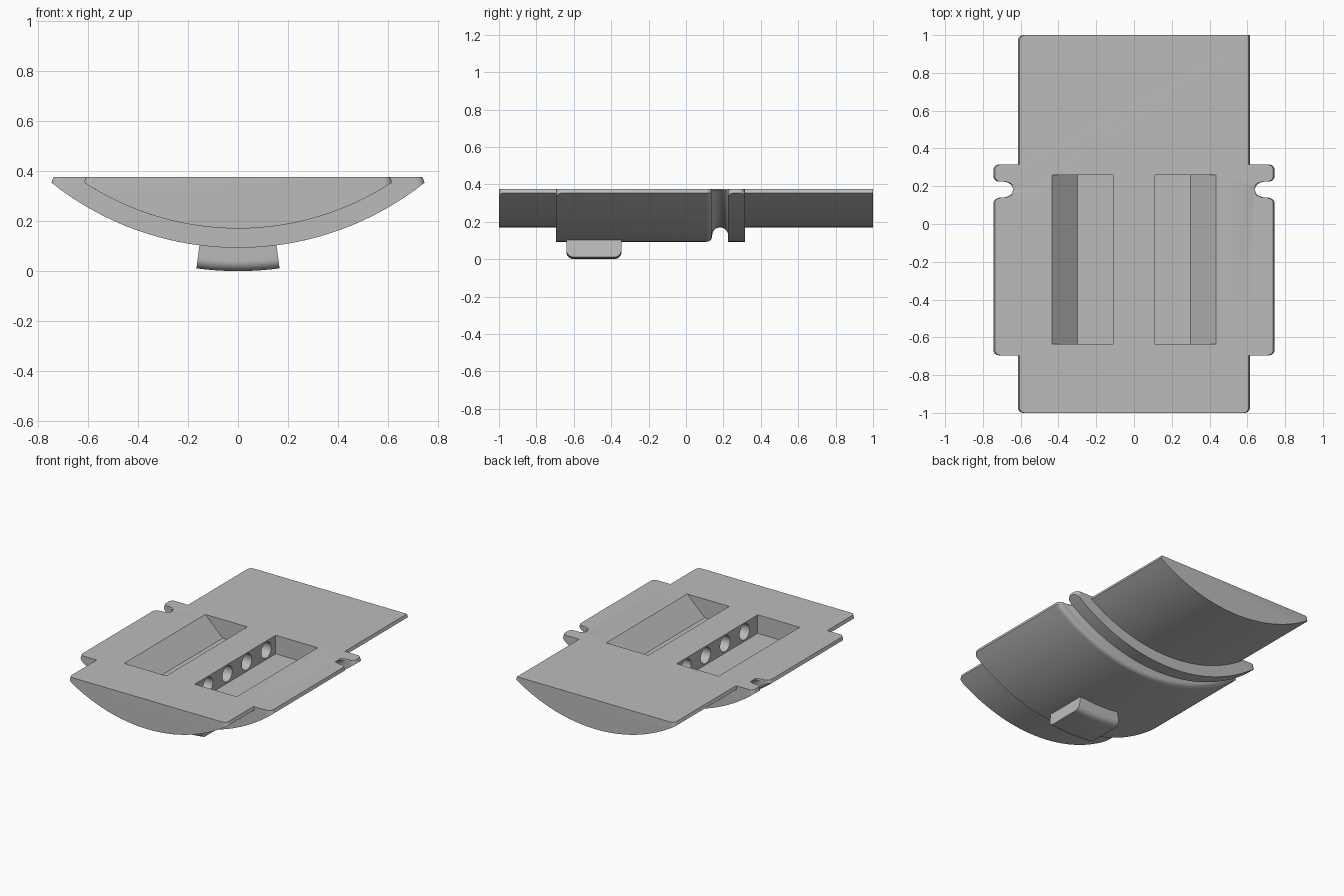
import bpy, bmesh
from math import sin, cos, pi, sqrt, asin

cube = bpy.data.objects.get("Cube")
if cube:
    bpy.data.objects.remove(cube)

TOP, AXIS_Z = 0.375, 1.29          # deck height, axis of the curved belly
CORE_R, WIDE_R, FOOT_R = 1.12, 1.197, 1.29
CORE_X, WIDE_X, ROUND = 0.615, 0.745, 0.03

grey = bpy.data.materials.new("plain_grey")
grey.use_nodes = True
grey.diffuse_color = (0.5, 0.5, 0.5, 1)
grey.node_tree.nodes["Principled BSDF"].inputs["Base Color"].default_value = (0.5, 0.5, 0.5, 1)


def finish(bm, name):
    bmesh.ops.recalc_face_normals(bm, faces=bm.faces[:])
    mesh = bpy.data.meshes.new(name)
    bm.to_mesh(mesh)
    bm.free()
    mesh.materials.append(grey)
    obj = bpy.data.objects.new(name, mesh)
    bpy.context.collection.objects.link(obj)
    return obj


def activate(obj):
    bpy.ops.object.select_all(action="DESELECT")
    obj.select_set(True)
    bpy.context.view_layer.objects.active = obj


def loft(bm, rings):
    """Bridge equal open rows of vertices."""
    for a, b in zip(rings, rings[1:]):
        for i in range(len(a) - 1):
            bm.faces.new((a[i], a[i + 1], b[i + 1], b[i]))


def prism(name, profile, y0, y1):
    """Extrude an (x, z) profile along y."""
    bm = bmesh.new()
    ends = [[bm.verts.new((x, y, z)) for x, z in profile] for y in (y0, y1)]
    loft(bm, [e + e[:1] for e in ends])
    for e in ends:
        bm.faces.new(e)
    return finish(bm, name)


def corner(y, r, x, direction):
    """Stations for a rounded plan corner: +1 opens a block, -1 closes it."""
    steps = [i * pi / 12 for i in range(7)]
    pts = [(y + direction * ROUND * (1 - cos(t)), r, x - ROUND * (1 - sin(t)))
           for t in steps]
    return pts[::direction]


def groove_x(r):
    return WIDE_X - 1.36 * (WIDE_R - r)


# Stations along the body: (y, belly radius, half width)
stations = corner(-1, CORE_R, CORE_X, 1) + [(-0.695, CORE_R, CORE_X)]
stations += corner(-0.695, WIDE_R, WIDE_X, 1)
# Rolled edge leading into the round-bottomed groove
for i in range(7):
    t = i * pi / 12
    r = WIDE_R - ROUND * (1 - cos(t))
    stations.append((0.11 + ROUND * sin(t), r, groove_x(r)))
for i in range(13):
    t = pi * i / 12
    r = 1.1625 - 0.0425 * sin(t)
    stations.append((0.1825 - 0.0425 * cos(t), r, groove_x(r)))
# Rear rib, then the long tail
stations += corner(0.225, WIDE_R, WIDE_X, 1) + corner(0.315, WIDE_R, WIDE_X, -1)
stations += [(0.315, CORE_R, CORE_X)] + corner(1, CORE_R, CORE_X, -1)

# Body: curved belly, end caps and a flat deck
bm = bmesh.new()
rings = []
for y, r, x in stations:
    right = CORE_X if y > 0.9 else x      # one tail corner stays square
    a0, a1 = -asin(x / r), asin(right / r)
    row = [(-x + 0.008, y, TOP)]
    for i in range(49):
        a = a0 + (a1 - a0) * i / 48
        row.append((r * sin(a), y, AXIS_Z - r * cos(a)))
    row.append((right - 0.008, y, TOP))
    rings.append([bm.verts.new(p) for p in row])
loft(bm, rings)
bm.faces.new(rings[0])
bm.faces.new(rings[-1])
bm.faces.new([r[0] for r in rings] + [r[-1] for r in reversed(rings)])
bmesh.ops.remove_doubles(bm, verts=bm.verts[:], dist=0.00001)
body = finish(bm, "body")

# Two pockets with a sloped outer wall, joined by cross tunnels
FLOOR = 0.245
cutters = []
for side in (-1, 1):
    profile = [(0.11, FLOOR), (0.30, FLOOR), (0.435, TOP), (0.435, 0.5), (0.11, 0.5)]
    cutters.append(prism("pocket_cutter", [(side * x, z) for x, z in profile], -0.635, 0.26))
for i in range(4):
    bpy.ops.mesh.primitive_cylinder_add(
        vertices=32, radius=0.055, depth=0.26,
        location=(0, -0.49 + 0.215 * i, 0.31), rotation=(0, pi / 2, 0))
    cutters.append(bpy.context.object)
    cutters[-1].name = "tunnel_cutter"
for cutter in cutters:
    cutter.hide_render = True
    cut = body.modifiers.new("cut", "BOOLEAN")
    cut.operation, cut.solver, cut.object = "DIFFERENCE", "EXACT", cutter
    activate(body)
    bpy.ops.object.modifier_apply(modifier=cut.name)
    bpy.data.objects.remove(cutter)

# Foot under the belly: rounded profile swept about the same axis
Y0, Y1, FR = -0.64, -0.345, 0.04
profile = [(Y0, 1.17)]
for cy, start in ((Y0 + FR, pi), (Y1 - FR, pi / 2)):
    for i in range(9):
        t = start - i * pi / 16
        profile.append((cy + FR * cos(t), FOOT_R - FR + FR * sin(t)))
profile.append((Y1, 1.17))
bm = bmesh.new()
rows = []
for i in range(13):
    a = -0.129 + 0.258 * i / 12
    rows.append([bm.verts.new((r * sin(a), y, AXIS_Z - r * cos(a))) for y, r in profile])
loft(bm, [r + r[:1] for r in rows])
bm.faces.new(rows[0])
bm.faces.new(rows[-1])
foot = finish(bm, "foot")

for obj in (body, foot):
    activate(obj)
    bpy.ops.object.shade_smooth_by_angle(angle=pi / 6)
